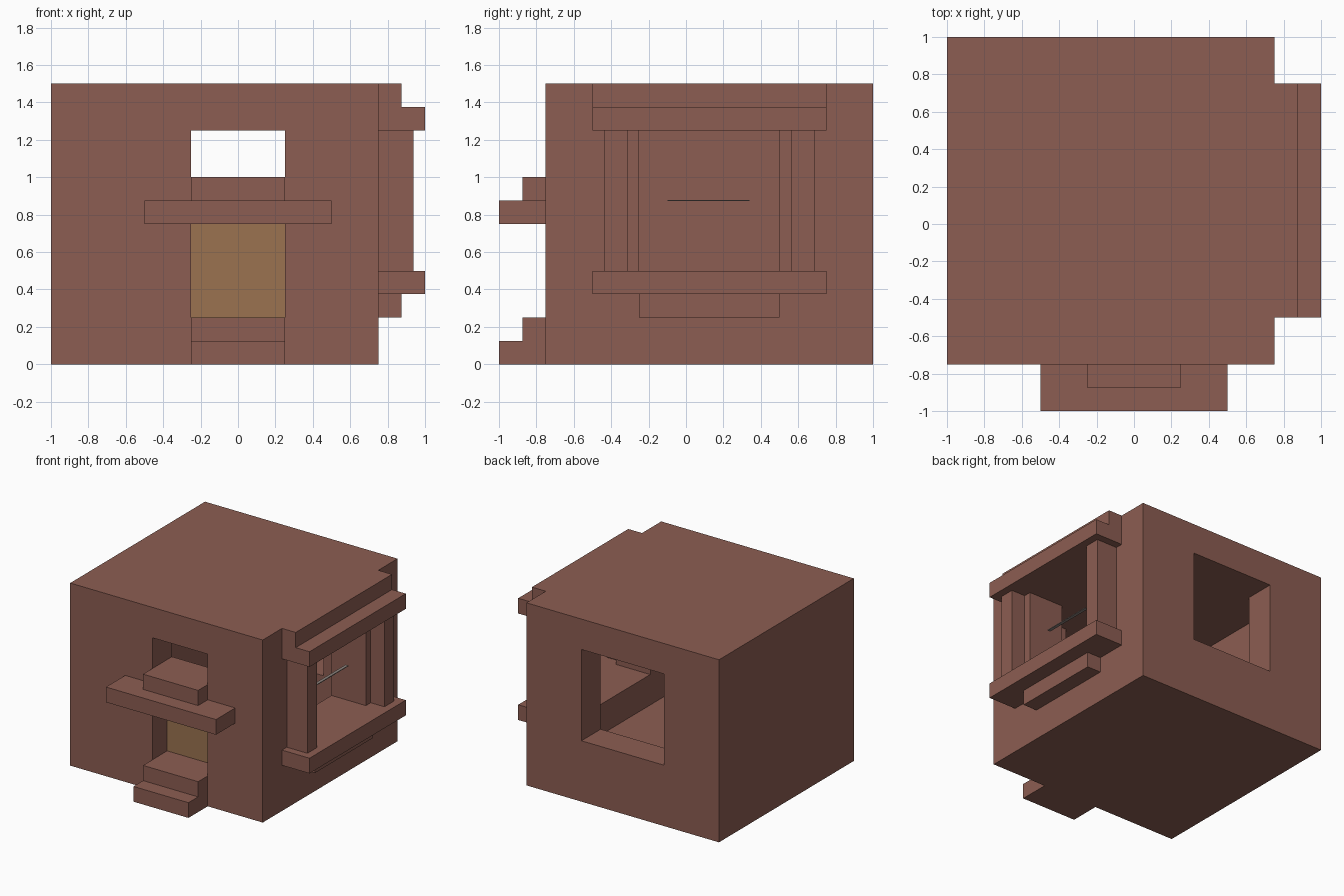
import bpy, bmesh

if "Cube" in bpy.data.objects:
    bpy.data.objects.remove(bpy.data.objects["Cube"])


def material(name, rgb):
    m = bpy.data.materials.new(name)
    m.diffuse_color = (*rgb, 1)
    m.use_nodes = True
    m.node_tree.nodes["Principled BSDF"].inputs["Base Color"].default_value = m.diffuse_color
    return m


BRICK = material("red_brown_brick", (0.262, 0.110, 0.084))
WOOD = material("door_wood", (0.325, 0.170, 0.080))
GREY = material("grey_stone", (0.27, 0.23, 0.21))


def box(name, x, y, z, mat=BRICK):
    """Box from (min, max) ranges on each axis."""
    bm = bmesh.new()
    bmesh.ops.create_cube(bm, size=1)
    for v in bm.verts:
        v.co = [r[0] if c < 0 else r[1] for c, r in zip(v.co, (x, y, z))]
    me = bpy.data.meshes.new(name)
    bm.to_mesh(me)
    bm.free()
    me.materials.append(mat)
    ob = bpy.data.objects.new(name, me)
    bpy.context.collection.objects.link(ob)
    return ob


# House shell: hollow block with a room, doorway and three window openings
house = box("house_walls", (-1, .75), (-.75, 1), (0, 1.5))
cutters = [
    box("room_cutter", (-.75, .5), (-.5, .75), (.25, 1.25)),
    box("doorway_cutter", (-.25, .25), (-.9, -.4), (.25, .75)),
    box("front_window_cutter", (-.25, .25), (-.9, -.4), (1, 1.25)),
    box("back_window_cutter", (-.5, .25), (.65, 1.2), (.5, 1.25)),
    box("bay_window_cutter", (.4, .9), (-.25, .5), (.5, 1.25)),
]
for c in cutters:
    c.hide_render = True
    mod = house.modifiers.new(c.name, "BOOLEAN")
    mod.operation, mod.solver, mod.object = "DIFFERENCE", "EXACT", c
bpy.context.view_layer.update()
dg = bpy.context.evaluated_depsgraph_get()
cut_mesh = bpy.data.meshes.new_from_object(house.evaluated_get(dg))
house.modifiers.clear()
house.data = cut_mesh
for c in cutters:
    bpy.data.objects.remove(c)

# Door, set back in the doorway
box("door", (-.25, .25), (-.5625, -.5), (.25, .75), WOOD)

# Entrance steps and stepped canopy above the door
box("lower_step", (-.25, .25), (-1, -.75), (0, .125))
box("upper_step", (-.25, .25), (-.875, -.75), (.125, .25))
box("canopy", (-.5, .5), (-1, -.75), (.75, .875))
box("canopy_top", (-.25, .25), (-.875, -.75), (.875, 1))

# Bay window ledges on the right side
box("bay_bracket", (.75, .875), (-.25, .5), (.25, .375))
box("bay_sill", (.75, 1), (-.5, .75), (.375, .5))
box("bay_lintel", (.75, 1), (-.5, .75), (1.25, 1.375))
box("bay_cornice", (.75, .875), (-.5, .75), (1.375, 1.5))

# Column with a flat pilaster behind it, mirrored about the window centre
MID = .125
for side, s in (("front", -1), ("back", 1)):
    def span(a, b):
        return tuple(sorted((MID + s * a, MID + s * b)))
    box(side + "_column", (.8125, .9375), span(.4375, .5625), (.5, 1.25))
    box(side + "_pilaster", (.75, .8125), span(.375, .5625), (.5, 1.25))

# Thin bar floating in the middle of the bay window
box("window_bar", (.74, .765), (-.1, .34), (.872, .878), GREY)
